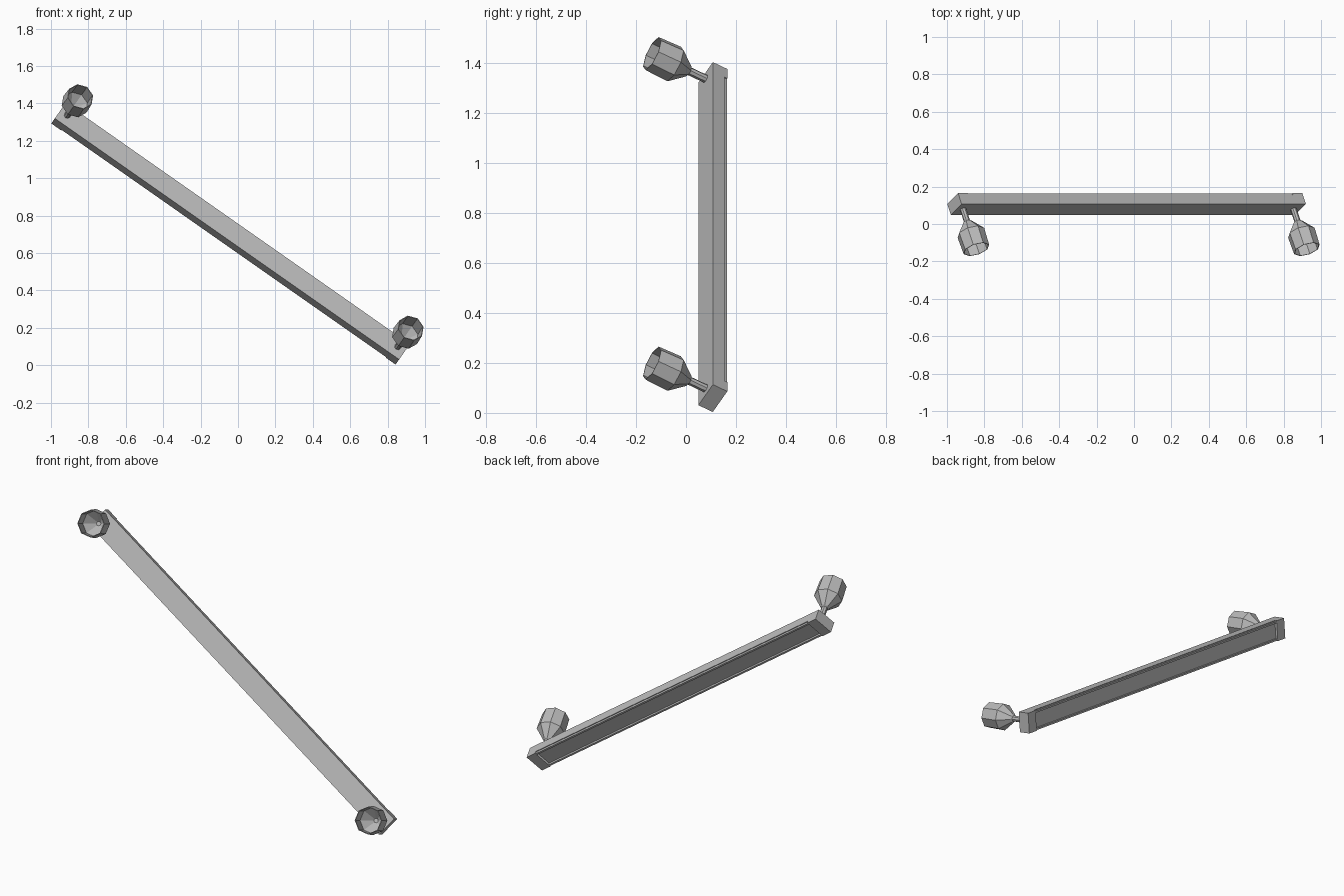
import bpy, bmesh
from math import radians, sin, cos, tau
from mathutils import Matrix

if "Cube" in bpy.data.objects:
    bpy.data.objects.remove(bpy.data.objects["Cube"], do_unlink=True)

grey = bpy.data.materials.new("light grey metal")
grey.use_nodes = True
colour = (0.5, 0.5, 0.5, 1)
grey.diffuse_color = colour
grey.node_tree.nodes["Principled BSDF"].inputs["Base Color"].default_value = colour

# Arm frame: x runs down the slope, y points to the back, z across the height
FRAME = (Matrix.Translation((-0.078, 0.107, 0.648))
         @ Matrix.Rotation(radians(35), 4, 'Y')
         @ Matrix.Rotation(radians(-30), 4, 'X'))
HALF, DEPTH, HEIGHT, CAP = 1.1235, 0.0665, 0.116, 0.065


def finish(name, bm):
    bmesh.ops.recalc_face_normals(bm, faces=bm.faces)
    mesh = bpy.data.meshes.new(name)
    bm.to_mesh(mesh)
    bm.free()
    mesh.materials.append(grey)
    obj = bpy.data.objects.new(name, mesh)
    obj.matrix_world = FRAME
    bpy.context.collection.objects.link(obj)
    return obj


def extrude_profile(name, profile, x0, x1):
    """Extrude a closed (y, z) outline along the arm."""
    bm = bmesh.new()
    face = bm.faces.new([bm.verts.new((x0, y, z)) for y, z in profile])
    out = bmesh.ops.extrude_face_region(bm, geom=[face])["geom"]
    verts = [v for v in out if isinstance(v, bmesh.types.BMVert)]
    bmesh.ops.translate(bm, verts=verts, vec=(x1 - x0, 0, 0))
    return finish(name, bm)


def lamp(name, x, sides=8):
    """Revolve a hollow cup on a stem, pointing out of the arm's front."""
    profile = [(0.017, -0.005), (0.017, 0.075), (0.025, 0.08), (0.076, 0.145),
               (0.073, 0.247), (0.069, 0.247), (0.071, 0.147), (0.012, 0.09)]
    bm = bmesh.new()
    rings = []
    for r, d in profile:
        rings.append([bm.verts.new((x + r * cos(tau * i / sides), -DEPTH - d,
                                    HEIGHT / 2 + r * sin(tau * i / sides)))
                      for i in range(sides)])
    for a, b in zip(rings, rings[1:]):
        for i in range(sides):
            j = (i + 1) % sides
            bm.faces.new((a[i], a[j], b[j], b[i]))
    bm.faces.new(rings[0])
    bm.faces.new(rings[-1])
    return finish(name, bm)


# Long arm: a channel with a stepped lip and a shallow recess in the back
lip, step, rim = 0.013, 0.004, 0.014
lower = [(-DEPTH, 0), (-lip, 0), (-lip, step), (0, step), (0, rim), (-lip, rim)]
upper = [(y, HEIGHT - z) for y, z in reversed(lower)]
extrude_profile("arm_channel", lower + upper, CAP - HALF, HALF - CAP)

# Solid end blocks and a cup lamp on each
block = [(-DEPTH, 0), (0, 0), (0, HEIGHT), (-DEPTH, HEIGHT)]
for label, s in (("upper", -1), ("lower", 1)):
    extrude_profile(label + "_end_block", block, s * (HALF - CAP), s * HALF)
    lamp(label + "_cup_lamp", s * (HALF - 0.045))
